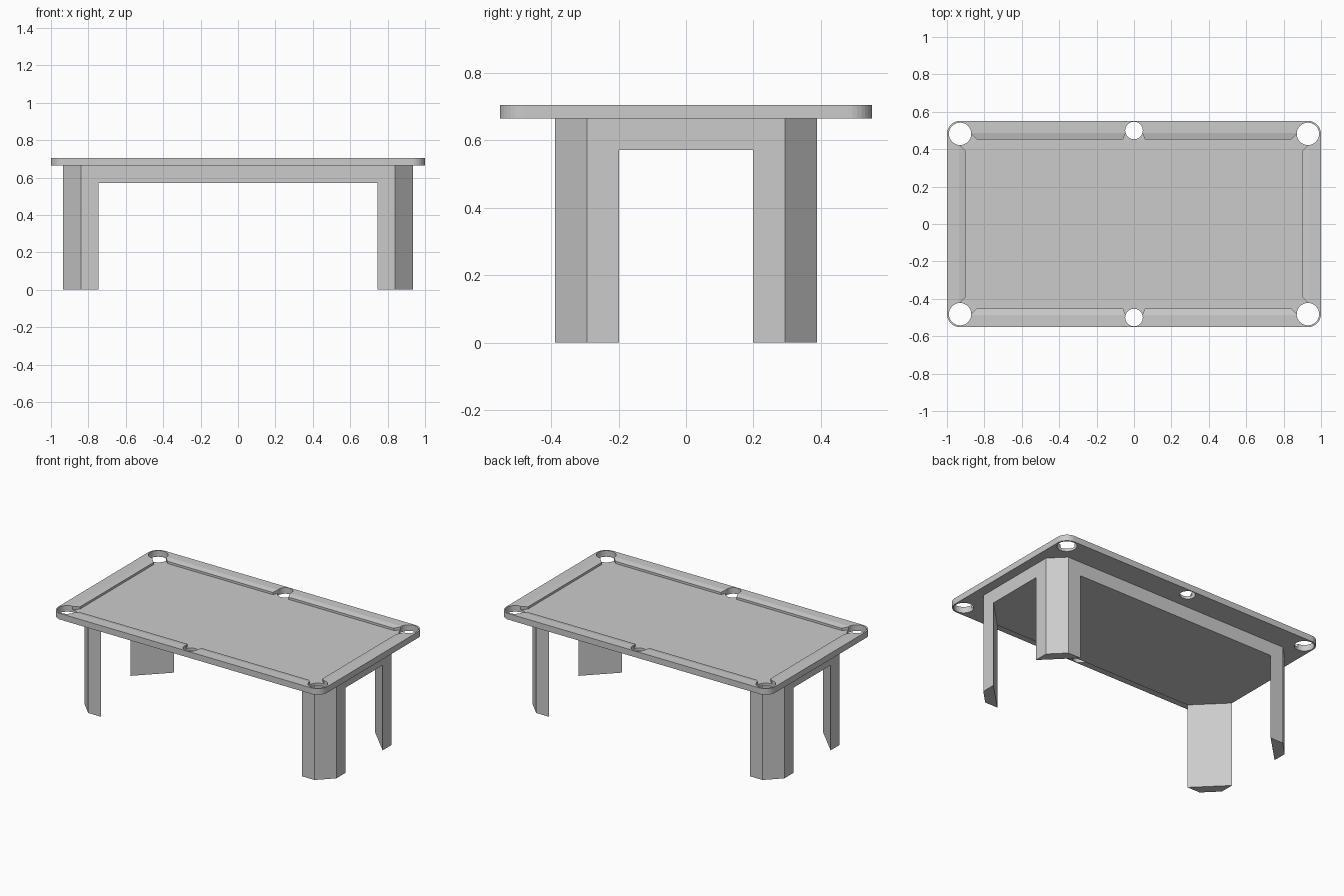
import bpy, bmesh
from math import cos, sin, pi

if "Cube" in bpy.data.objects:
    bpy.data.objects.remove(bpy.data.objects["Cube"])


def prism(name, bottom, z0, z1, top=None):
    """Solid between two matching outlines at heights z0 and z1."""
    top = top or bottom
    n = len(bottom)
    bm = bmesh.new()
    lo = [bm.verts.new((x, y, z0)) for x, y in bottom]
    hi = [bm.verts.new((x, y, z1)) for x, y in top]
    bm.faces.new(lo)
    bm.faces.new(hi)
    for i in range(n):
        j = (i + 1) % n
        bm.faces.new((lo[i], lo[j], hi[j], hi[i]))
    bmesh.ops.recalc_face_normals(bm, faces=bm.faces)
    me = bpy.data.meshes.new(name)
    bm.to_mesh(me)
    bm.free()
    ob = bpy.data.objects.new(name, me)
    bpy.context.collection.objects.link(ob)
    return ob


def four_way(q):
    """Mirror a quarter outline (from +y axis to +x axis) into a closed loop."""
    return (q + [(x, -y) for x, y in reversed(q)]
            + [(-x, -y) for x, y in q] + [(-x, y) for x, y in reversed(q)])


def circle(cx, cy, r, n=32):
    return [(cx + r * cos(2 * pi * i / n), cy + r * sin(2 * pi * i / n)) for i in range(n)]


def rect(x, y):
    return four_way([(x, y)])


def cut(ob, cutter):
    cutter.hide_render = True
    mod = ob.modifiers.new("cut", 'BOOLEAN')
    mod.operation = 'DIFFERENCE'
    mod.solver = 'EXACT'
    mod.object = cutter
    bpy.context.view_layer.objects.active = ob
    bpy.ops.object.modifier_apply(modifier=mod.name)
    bpy.data.objects.remove(cutter)


TOP, UNDER, BED, APRON = 0.705, 0.664, 0.682, 0.571

# Table top slab with rounded corners
R = 0.072
corner = [(1 - R + R * sin(a), 0.552 - R + R * cos(a))
          for a in [i * pi / 2 / 8 for i in range(9)]]
table_top = prism("table_top", four_way(corner), UNDER, TOP)

# Sloping inner half of the rails
cut(table_top, prism("slope_cutter", rect(0.865, 0.417), 0.689, 0.713, rect(0.97, 0.522)))

# Sunken bed with flared openings towards the pockets
bed = [(0.042, 0.495), (0.058, 0.452), (0.84, 0.452), (0.878, 0.488),
       (0.93, 0.48), (0.935, 0.425), (0.9, 0.39)]
cut(table_top, prism("bed_cutter", four_way(bed), BED, 0.8))

# Six pockets, right through the slab
for sy in (-1, 1):
    for x, y, r in ((-0.93, 0.482, 0.06), (0, 0.5, 0.047), (0.93, 0.482, 0.06)):
        cut(table_top, prism("pocket_cutter", circle(x, sy * y, r), 0.6, 0.8))

# Base: chamfered block hollowed below into an apron and four corner legs
base = prism("base_with_legs", four_way([(0.84, 0.388), (0.935, 0.293)]), 0, UNDER)
cut(base, prism("leg_gap_cutter", four_way([(0.695, 0.438), (0.985, 0.148)]), -0.1, APRON))
